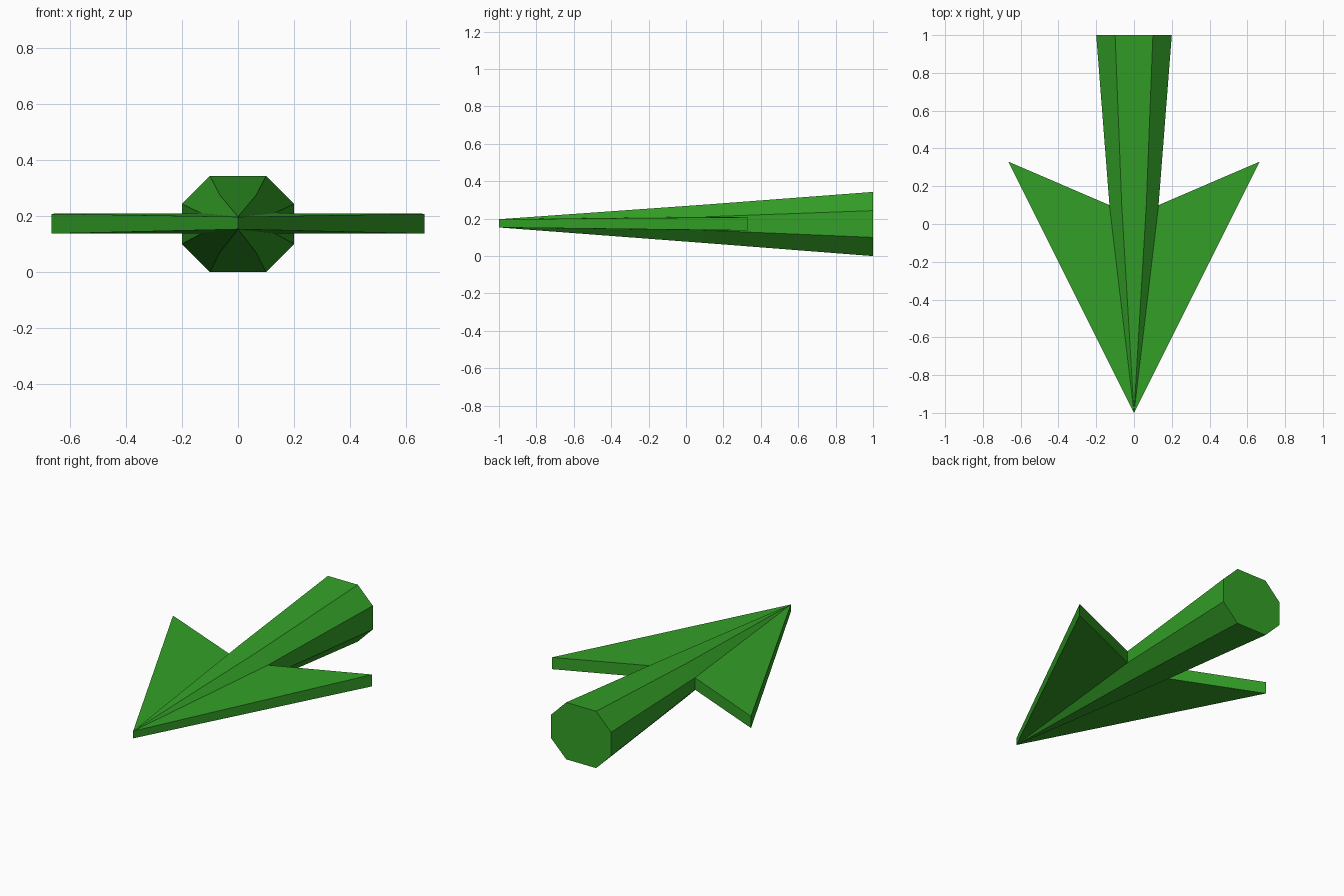
import bpy, bmesh

if "Cube" in bpy.data.objects:
    bpy.data.objects.remove(bpy.data.objects["Cube"])

green = bpy.data.materials.new("leaf green")
green.diffuse_color = (0.033, 0.35, 0.02, 1)
green.use_nodes = True
green.node_tree.nodes["Principled BSDF"].inputs["Base Color"].default_value = green.diffuse_color

bm = bmesh.new()
V = lambda *p: bm.verts.new(p)


def ring(y, xi, xo, z0, z1, z2, z3):
    # octagon, counter-clockwise seen from the front, starting lower right
    pts = [(xi, z0), (xo, z1), (xo, z2), (xi, z3),
           (-xi, z3), (-xo, z2), (-xo, z1), (-xi, z0)]
    return [V(x, y, z) for x, z in pts]


# shaft: tail octagon, waist octagon
tail = ring(1.0, 0.1, 0.2, 0.0, 0.10, 0.243, 0.343)
waist = ring(0.1, 0.065, 0.13, 0.07, 0.138, 0.21, 0.275)
bm.faces.new(tail)
for i in range(8):
    j = (i + 1) % 8
    bm.faces.new((tail[i], tail[j], waist[j], waist[i]))

# nose: a short upright edge that the waist tapers into
low, high = V(0, -1, 0.153), V(0, -1, 0.197)
for i in (0, 2, 3, 4, 6, 7):
    j = (i + 1) % 8
    bm.faces.new((waist[i], waist[j], high if 2 <= i <= 4 else low))

# swept barbs on both sides
for s, lo, hi in ((1, waist[1], waist[2]), (-1, waist[6], waist[5])):
    t_lo, t_hi = V(s * 0.665, 0.33, 0.137), V(s * 0.665, 0.33, 0.208)
    bm.faces.new((high, hi, t_hi))
    bm.faces.new((low, lo, t_lo))
    bm.faces.new((low, t_lo, t_hi, high))
    bm.faces.new((lo, hi, t_hi, t_lo))

bmesh.ops.recalc_face_normals(bm, faces=bm.faces)
mesh = bpy.data.meshes.new("arrow")
bm.to_mesh(mesh)
bm.free()
mesh.materials.append(green)
bpy.context.collection.objects.link(bpy.data.objects.new("arrow", mesh))
